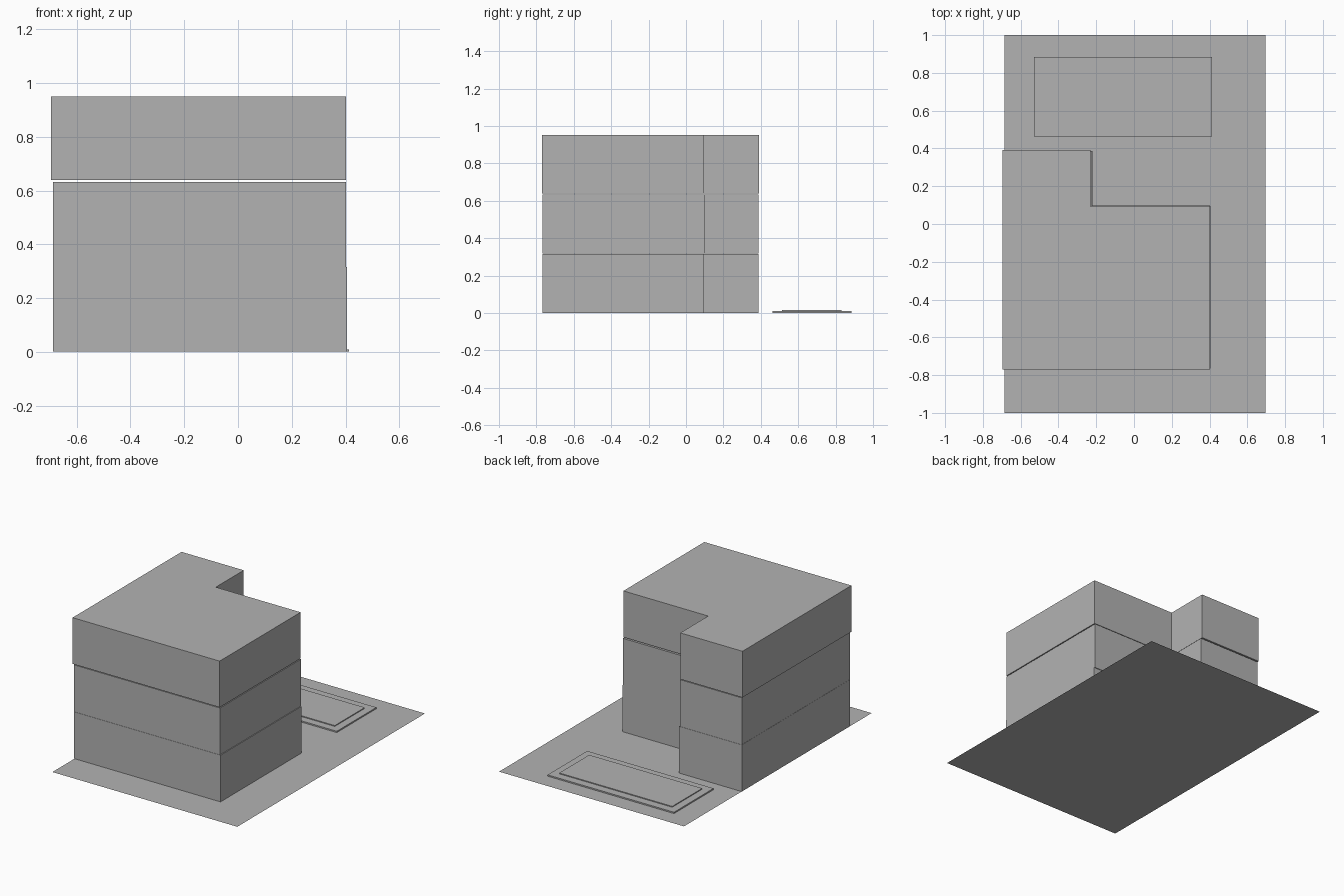
import bpy
import bmesh

old = bpy.data.objects.get("Cube")
if old:
    bpy.data.objects.remove(old, do_unlink=True)

# One plain grey for the whole massing model
grey = bpy.data.materials.new("plain_grey")
grey.use_nodes = True
colour = (0.45, 0.45, 0.45, 1)
grey.diffuse_color = colour
grey.node_tree.nodes["Principled BSDF"].inputs["Base Color"].default_value = colour


def slab(name, outline, z0, z1):
    """Flat outline at z0, extruded up to z1 when they differ."""
    bm = bmesh.new()
    base = bm.faces.new([bm.verts.new((x, y, z0)) for x, y in outline])
    if z1 > z0:
        res = bmesh.ops.extrude_face_region(bm, geom=[base], use_keep_orig=True)
        verts = [g for g in res["geom"] if isinstance(g, bmesh.types.BMVert)]
        bmesh.ops.translate(bm, verts=verts, vec=(0, 0, z1 - z0))
        bmesh.ops.recalc_face_normals(bm, faces=bm.faces)
    mesh = bpy.data.meshes.new(name)
    bm.to_mesh(mesh)
    bm.free()
    mesh.materials.append(grey)
    obj = bpy.data.objects.new(name, mesh)
    bpy.context.collection.objects.link(obj)
    return obj


def rect(x0, x1, y0, y1):
    return [(x0, y0), (x1, y0), (x1, y1), (x0, y1)]


def l_shape(x0, x1, y0, y1, notch_x, notch_y):
    return [(x0, y0), (x1, y0), (x1, notch_y),
            (notch_x, notch_y), (notch_x, y1), (x0, y1)]


# Site
slab("ground", rect(-0.685, 0.695, -1, 1), 0, 0)

# Three stacked storeys with a notched back corner
slab("ground_floor", l_shape(-0.687, 0.406, -0.766, 0.387, -0.219, 0.095), 0.001, 0.316)
slab("middle_floor", l_shape(-0.687, 0.402, -0.766, 0.387, -0.225, 0.098), 0.317, 0.633)
slab("top_floor", l_shape(-0.695, 0.402, -0.77, 0.391, -0.231, 0.093), 0.639, 0.951)

# Low stepped terrace behind the building
slab("terrace_base", rect(-0.53, 0.413, 0.463, 0.885), 0.001, 0.01)
slab("terrace_top", rect(-0.48, 0.363, 0.513, 0.832), 0.01, 0.016)
